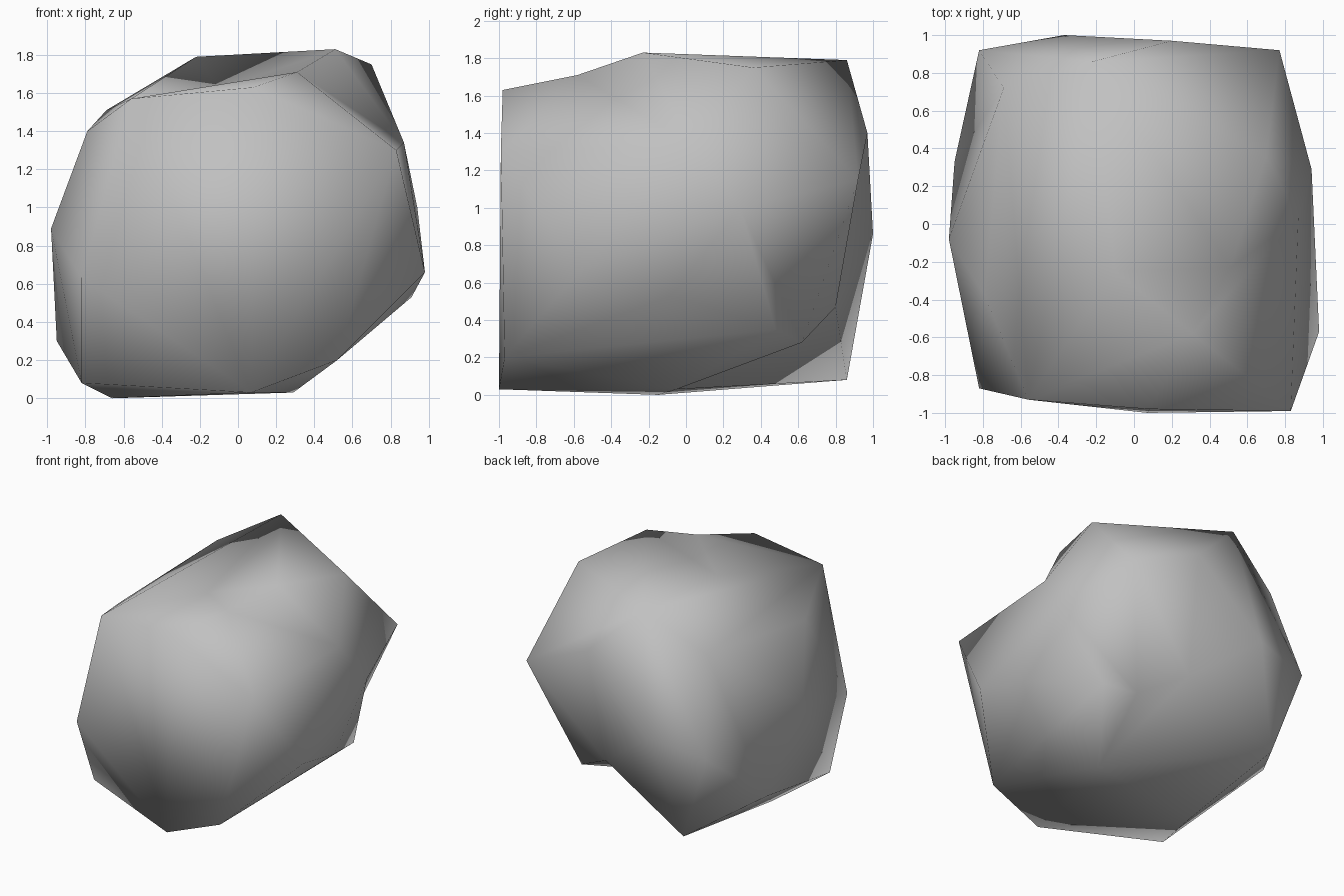
import bpy
import bmesh
from mathutils import Vector

default_cube = bpy.data.objects.get("Cube")
if default_cube:
    bpy.data.objects.remove(default_cube, do_unlink=True)


def make_material(name, colour):
    material = bpy.data.materials.new(name)
    material.use_nodes = True
    material.diffuse_color = colour
    for node in material.node_tree.nodes:
        if node.type == "BSDF_PRINCIPLED":
            node.inputs["Base Color"].default_value = colour
    return material


# Corner points of the boulder, grouped by the side they belong to
corners = {
    # underside
    "base_right": (-.66, -.15, 0), "base_left": (.29, -.05, .03),
    "base_front_right": (-.82, -.65, .08), "base_front": (.07, -1, .03),
    "base_front_left": (.52, -.97, .2), "base_side_left": (.69, .48, .35),
    "base_back_left": (.49, .62, .28), "base_back_right": (-.58, .86, .08),
    # front side
    "front_low_right": (-.82, -.87, .63), "front_top_right": (-.56, -.93, 1.57),
    "front_top": (.08, -.98, 1.63), "front_top_left": (.83, -.99, 1.3),
    # left side
    "left_front": (.98, -.57, .66), "left_back": (.94, .29, 1),
    "left_top": (.87, .03, 1.34), "left_low": (.91, -.08, .53),
    # right side
    "right_middle": (-.98, -.08, .89), "right_low": (-.95, .33, .3),
    "right_top": (-.79, -.38, 1.4),
    # back side
    "back_left": (.77, .92, 1.15), "back_top": (.2, .97, 1.4),
    "back_middle": (-.37, 1, .86), "back_right": (-.82, .92, .78),
    # crown
    "peak": (.51, -.23, 1.83), "crown_left": (.7, .36, 1.75),
    "crown_back": (-.22, .86, 1.79), "crown_right": (-.69, .72, 1.51),
}

# Hollows in the surface, each with the corners around it
hollows = {
    "brow_hollow": ((.31, -.58, 1.71), [
        "peak", "front_top_right", "front_top", "front_top_left",
        "left_top", "crown_left"]),
    "crown_valley": ((-.1, -.25, 1.62), [
        "peak", "front_top_right", "crown_back", "brow_hollow"]),
    "heel_hollow": ((.15, .8, .47), [
        "base_back_right", "base_back_left", "back_left",
        "back_middle", "base_left"]),
}

# Edges turned to run across their two faces the other way
turned_edges = [
    ("brow_hollow", "crown_left"),
    ("back_left", "back_middle"),
    ("back_left", "base_side_left"),
    ("crown_right", "back_middle"),
    ("back_right", "right_middle"),
]


def press_hollow(bm, vertex, ring):
    """Replace the faces spanned by the ring with a fan around the vertex."""
    faces = {f for f in bm.faces if all(v in ring for v in f.verts)}
    rim = []
    for face in faces:
        for loop in face.loops:
            if loop.link_loop_radial_next.face not in faces:
                rim.append((loop.vert, loop.link_loop_next.vert))
    bmesh.ops.delete(bm, geom=list(faces), context="FACES_KEEP_BOUNDARY")
    for start, end in rim:
        bm.faces.new((start, end, vertex))


def build_rock(name, material):
    bm = bmesh.new()
    verts = {key: bm.verts.new(point) for key, point in corners.items()}

    # Wrap a triangulated skin around the corners
    bmesh.ops.convex_hull(bm, input=bm.verts[:], use_existing_faces=False)

    # Press the hollows in, then turn the ridges
    for key, (point, ring) in hollows.items():
        verts[key] = bm.verts.new(Vector(point))
        press_hollow(bm, verts[key], [verts[corner] for corner in ring])
    for start, end in turned_edges:
        edge = bm.edges.get((verts[start], verts[end]))
        if edge and len(edge.link_faces) == 2:
            bmesh.utils.edge_rotate(edge, True)

    loose_edges = [edge for edge in bm.edges if not edge.link_faces]
    bmesh.ops.delete(bm, geom=loose_edges, context="EDGES")
    loose_verts = [vertex for vertex in bm.verts if not vertex.link_faces]
    bmesh.ops.delete(bm, geom=loose_verts, context="VERTS")

    bmesh.ops.recalc_face_normals(bm, faces=bm.faces[:])
    for face in bm.faces:
        face.smooth = True

    mesh = bpy.data.meshes.new(name)
    bm.to_mesh(mesh)
    bm.free()
    mesh.materials.append(material)
    rock = bpy.data.objects.new(name, mesh)
    bpy.context.collection.objects.link(rock)


stone_grey = make_material("stone_grey", (.53, .53, .53, 1))
build_rock("boulder", stone_grey)
